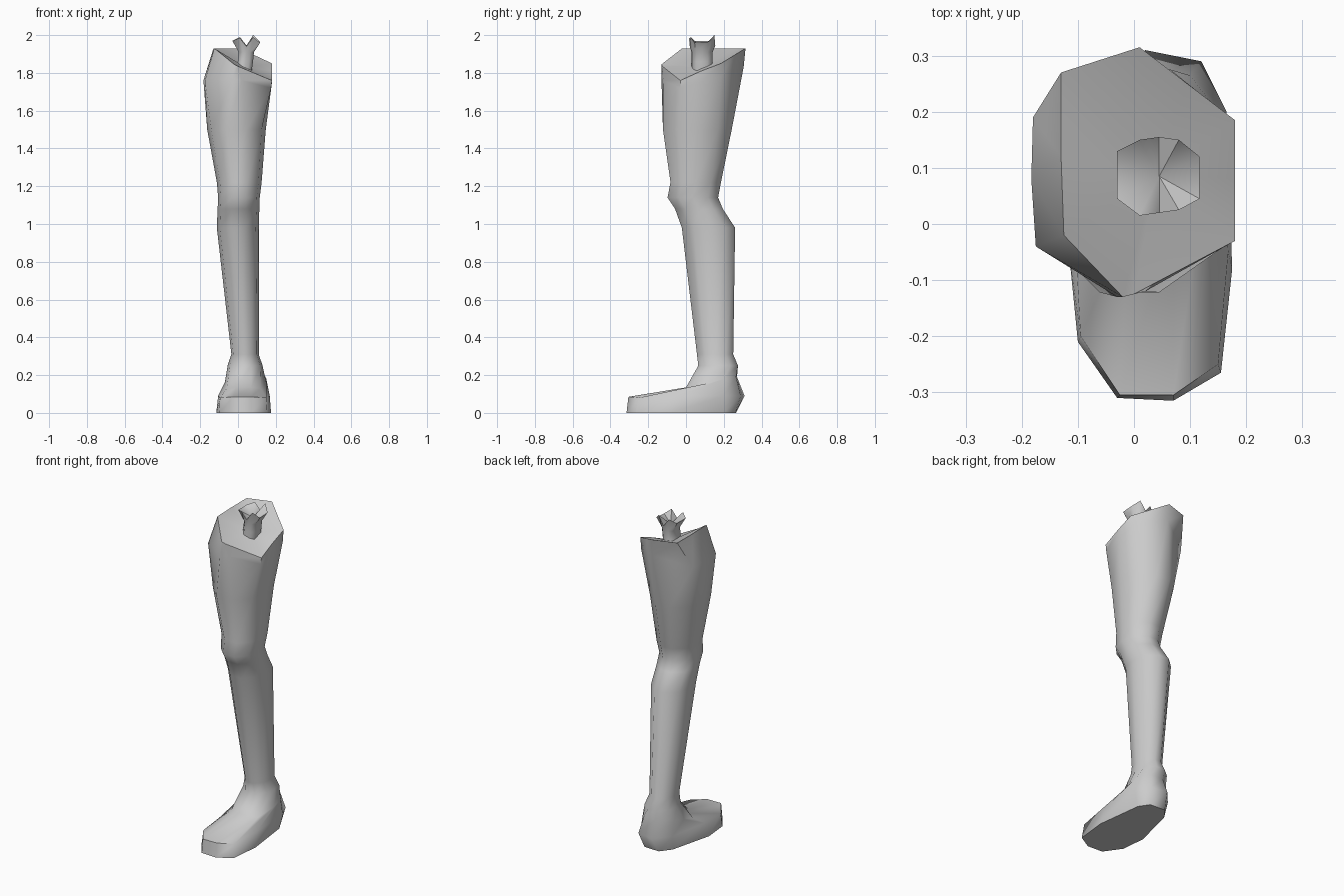
import bpy, bmesh, math

grey = bpy.data.materials.new("light_grey")
grey.diffuse_color = (0.6, 0.6, 0.6, 1)


def loft(name, rings, bottom=None, top=None, angle=60):
    """Skin a stack of equal rings; close the ends with a fan or one face."""
    bm = bmesh.new()
    rows = [[bm.verts.new(p) for p in ring] for ring in rings]
    n = len(rows[0])
    for a, b in zip(rows, rows[1:]):
        for i in range(n):
            j = (i + 1) % n
            bm.faces.new((a[i], a[j], b[j], b[i]))
    for row, tip in ((rows[0], bottom), (rows[-1], top)):
        if tip:
            c = bm.verts.new(tip)
            for i in range(n):
                bm.faces.new((row[i], row[(i + 1) % n], c))
        else:
            bm.faces.new(row)
    bmesh.ops.recalc_face_normals(bm, faces=bm.faces)
    mesh = bpy.data.meshes.new(name)
    bm.to_mesh(mesh)
    bm.free()
    mesh.materials.append(grey)
    obj = bpy.data.objects.new(name, mesh)
    bpy.context.collection.objects.link(obj)
    bpy.ops.object.select_all(action='DESELECT')
    obj.select_set(True)
    bpy.context.view_layer.objects.active = obj
    bpy.ops.object.shade_smooth_by_angle(angle=math.radians(angle))
    return obj


# Ten-sided limb section, from front-left round by the right side
SECTION = [(.33, 0), (.67, 0), (.93, .22), (1, .5), (.93, .8),
           (.65, 1), (.35, 1), (.07, .8), (0, .5), (.07, .22)]


def limb(z, x0, x1, y0, y1):
    return [(x0 + (x1 - x0) * u, y0 + (y1 - y0) * v, z) for u, v in SECTION]


# Foot: sole, widest line, instep
sole = [(x, y, 0) for x, y in (
    (-.03, -.31), (.07, -.315), (.155, -.265), (.175, -.08), (.14, .2),
    (.10, .26), (0, .265), (-.05, .2), (-.115, -.06), (-.10, -.21))]
foot_side = [(-.025, -.305, .085), (.07, -.305, .085), (.15, -.25, .08),
             (.168, -.05, .09), (.165, .2, .09), (.12, .29, .09),
             (.02, .31, .09), (-.06, .22, .09), (-.105, -.03, .09),
             (-.095, -.2, .08)]
instep = [(-.01, 0, .135), (.07, 0, .135), (.12, .02, .13), (.15, .13, .16),
          (.15, .2, .18), (.1, .265, .19), (.02, .27, .19), (-.06, .2, .18),
          (-.07, .12, .16), (-.06, .02, .13)]

# Upper thigh and its slanted, severed rim
thigh_top = [(-.03, -.13, 1.77), (.02, -.12, 1.76), (.175, -.03, 1.72),
             (.18, .08, 1.75), (.175, .185, 1.78), (.09, .25, 1.82),
             (.01, .305, 1.83), (-.18, .19, 1.76), (-.183, .08, 1.76),
             (-.175, -.04, 1.76)]
rim = [(-.02, -.13, 1.845), (0, -.125, 1.835), (.18, -.03, 1.76),
       (.18, .08, 1.81), (.18, .185, 1.85), (.095, .25, 1.89),
       (.01, .315, 1.93), (-.13, .27, 1.93), (-.13, .12, 1.93),
       (-.125, -.02, 1.93)]

loft("leg", [
    sole, foot_side, instep,
    limb(.25, -.055, .13, .065, .275),      # ankle
    limb(.31, -.035, .11, .058, .25),
    limb(.98, -.112, .11, -.022, .26),      # calf
    limb(1.08, -.108, .113, -.058, .195),   # knee
    limb(1.14, -.105, .115, -.098, .17),
    limb(1.22, -.112, .125, -.082, .185),
    limb(1.5, -.163, .147, -.122, .242),    # thigh
    thigh_top, rim,
], top=(.04, .09, 1.83))

# Broken bone: narrow shaft flaring into two prongs with a valley between
flare = [(-.03, .045, 1.97), (.01, .015, 1.985), (.045, .02, 1.94),
         (.08, .025, 1.99), (.117, .045, 1.96), (.117, .12, 1.965),
         (.08, .15, 2.0), (.045, .155, 1.945), (.01, .15, 1.99),
         (-.03, .13, 1.97)]


def shaft(z, s, cx):
    return [(cx + (x - .045) * s, .085 + (y - .085) * (s + .25), z)
            for x, y, _ in flare]


loft("bone", [shaft(1.79, .55, .03), shaft(1.86, .55, .04),
              shaft(1.91, .55, .045), flare], top=(.045, .085, 1.93))
